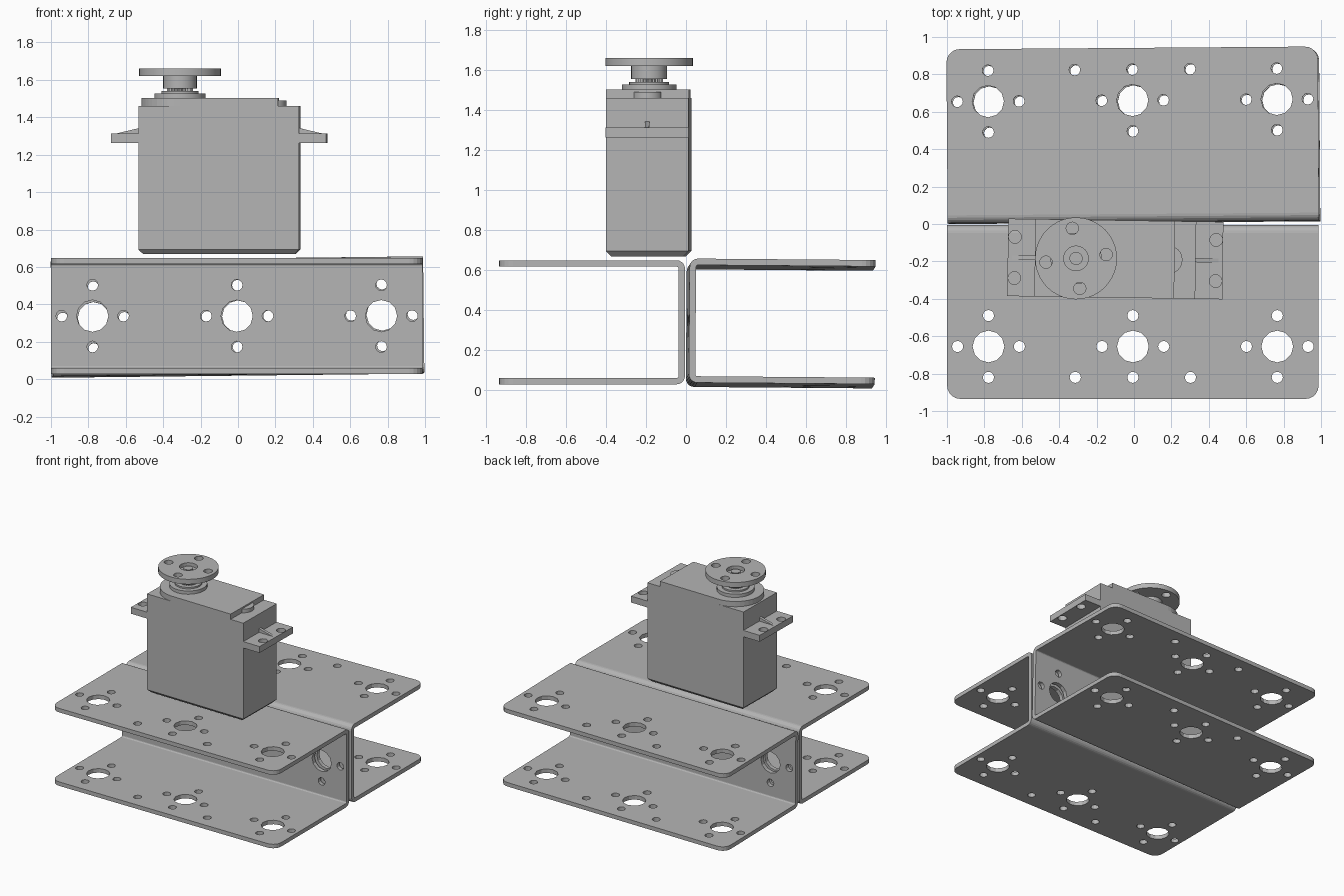
import bpy
import bmesh
from math import pi, sin, cos, radians
from mathutils import Matrix, Vector

cube = bpy.data.objects.get("Cube")
if cube:
    bpy.data.objects.remove(cube, do_unlink=True)

GREY = (0.46, 0.46, 0.46, 1)
metal = bpy.data.materials.new("plain_grey")
metal.use_nodes = True
metal.diffuse_color = GREY
metal.node_tree.nodes["Principled BSDF"].inputs["Base Color"].default_value = GREY


# ---------- helpers ----------
def finish(name, bm, frame=Matrix()):
    bmesh.ops.recalc_face_normals(bm, faces=bm.faces)
    mesh = bpy.data.meshes.new(name)
    bm.to_mesh(mesh)
    bm.free()
    mesh.materials.append(metal)
    obj = bpy.data.objects.new(name, mesh)
    bpy.context.collection.objects.link(obj)
    obj.matrix_world = frame
    return obj


def prism(points, offset):
    """Solid made by sweeping a closed outline along an offset."""
    bm = bmesh.new()
    face = bm.faces.new([bm.verts.new(p) for p in points])
    swept = bmesh.ops.extrude_face_region(bm, geom=[face])["geom"]
    moved = [v for v in swept if isinstance(v, bmesh.types.BMVert)]
    bmesh.ops.translate(bm, verts=moved, vec=offset)
    return bm


def add_cylinder(bm, centre, radius, length, sides=12, turn=Matrix()):
    bmesh.ops.create_cone(bm, cap_ends=True, segments=sides, radius1=radius,
                          radius2=radius, depth=length,
                          matrix=Matrix.Translation(centre) @ turn)


def box(x0, x1, y0, y1, z0, z1):
    return prism([(x0, y0, z0), (x1, y0, z0), (x1, y1, z0), (x0, y1, z0)],
                 (0, 0, z1 - z0))


def drill(obj, cutter_bm):
    """Cut the cutter out of the object for good."""
    cutter = finish("drill_cutter", cutter_bm, obj.matrix_world.copy())
    cutter.hide_render = True
    mod = obj.modifiers.new("holes", 'BOOLEAN')
    mod.operation = 'DIFFERENCE'
    mod.solver = 'EXACT'
    mod.object = cutter
    bpy.context.view_layer.update()
    graph = bpy.context.evaluated_depsgraph_get()
    result = bpy.data.meshes.new_from_object(obj.evaluated_get(graph))
    obj.modifiers.clear()
    obj.data = result
    bpy.data.objects.remove(cutter, do_unlink=True)


def smooth(obj):
    bpy.ops.object.select_all(action='DESELECT')
    obj.select_set(True)
    bpy.context.view_layer.objects.active = obj
    bpy.ops.object.shade_smooth_by_angle(angle=radians(25))


def arc(cy, cz, r, start, end, steps):
    return [(cy + r * cos(start + (end - start) * i / steps),
             cz + r * sin(start + (end - start) * i / steps))
            for i in range(steps + 1)]


# ---------- U channels ----------
HALF_L, HALF_H, DEPTH, WALL, BEND = 0.993, 0.31, 0.93, 0.032, 0.042
PITCH, RING, BIG, SMALL = 0.772, 0.165, 0.085, 0.03


def channel(name, frame):
    # U outline: web outside at y = 0, flanges run towards -y
    c, h, r = -BEND, HALF_H - BEND, BEND - WALL
    outline = ([(-DEPTH, -HALF_H)]
               + arc(c, -h, BEND, -pi / 2, 0, 5)
               + arc(c, h, BEND, 0, pi / 2, 5)
               + [(-DEPTH, HALF_H), (-DEPTH, HALF_H - WALL)]
               + arc(c, h, r, pi / 2, 0, 3)
               + arc(c, -h, r, 0, -pi / 2, 3)
               + [(-DEPTH, WALL - HALF_H)])
    bm = prism([(-HALF_L, y, z) for y, z in outline], (2 * HALF_L, 0, 0))
    # round the free corners of the flanges
    corners = [e for e in bm.edges
               if all(v.co.y < 0.001 - DEPTH for v in e.verts)
               and abs(e.verts[0].co.x - e.verts[1].co.x) < 0.001]
    bmesh.ops.bevel(bm, geom=corners, offset=0.07, segments=5, profile=0.5,
                    affect='EDGES')
    obj = finish(name, bm, frame)

    # bolt patterns through both flanges and through the web
    cut = bmesh.new()
    to_y = Matrix.Rotation(pi / 2, 4, 'X')
    pattern = [(0, 0, BIG), (RING, 0, SMALL), (-RING, 0, SMALL),
               (0, RING, SMALL), (0, -RING, SMALL)]
    for column in (-PITCH, 0, PITCH):
        for dx, dv, rad in pattern:
            add_cylinder(cut, (column + dx, dv - 0.65, 0), rad, 1)
            add_cylinder(cut, (column + dx, 0, dv), rad, 0.2, turn=to_y)
    for side in (-1, 1):
        add_cylinder(cut, (side * 0.308, -0.65 - RING, 0), SMALL, 1)
    drill(obj, cut)


channel("front_channel", Matrix.Translation((-0.006, -0.005, 0.338)))
channel("back_channel", Matrix.Translation((0, 0.009, 0.336))
        @ Matrix.Rotation(-0.011, 4, 'Y') @ Matrix.Rotation(-0.008, 4, 'X')
        @ Matrix.Rotation(pi + 0.0075, 4, 'Z'))

# ---------- servo motor ----------
SERVO = Matrix.Translation((-0.1, -0.187, 0)) @ Matrix.Rotation(-0.015, 4, 'Z')
HX, HY = 0.43, 0.207
BODY_TOP, CAP_TOP = 1.46, 1.502
SHAFT = -0.21

# case with chamfered underside
bm = box(-HX, HX, -HY, HY, 0.668, BODY_TOP)
low = [e for e in bm.edges if all(v.co.z < 0.7 for v in e.verts)]
bmesh.ops.bevel(bm, geom=low, offset=0.026, segments=1, affect='EDGES')
finish("servo_case", bm, SERVO)

# raised lid, rounded round the shaft
lid = arc(SHAFT, 0, HY, pi / 2, 3 * pi / 2, 20) + [(0.317, -HY), (0.317, HY)]
finish("servo_lid", prism([(x, y, BODY_TOP) for x, y in lid],
                          (0, 0, CAP_TOP - BODY_TOP)), SERVO)


def disc(name, x, z0, z1, radius, sides=32):
    bm = bmesh.new()
    add_cylinder(bm, (x, 0, (z0 + z1) / 2), radius, z1 - z0, sides)
    obj = finish(name, bm, SERVO)
    smooth(obj)
    return obj


disc("lid_boss", 0.283, BODY_TOP, 1.49, 0.076)

# mounting ears with stiffening ribs
for side, label in ((1, "left"), (-1, "right")):
    x0, x1 = sorted((side * HX, side * 0.575))
    ear = finish(label + "_ear", box(x0, x1, -HY, HY, 1.262, 1.313), SERVO)
    cut = bmesh.new()
    for y in (-0.11, 0.11):
        add_cylinder(cut, (side * 0.538, y, 1.29), 0.034, 0.2, 16)
    drill(ear, cut)
    rib = [(side * HX, -0.011, 1.31), (side * 0.565, -0.011, 1.31),
           (side * HX, -0.011, 1.342)]
    finish(label + "_ear_rib", prism(rib, (0, 0.022, 0)), SERVO)

# output shaft
disc("shaft_collar", SHAFT, CAP_TOP, 1.528, 0.137)
disc("shaft_seat", SHAFT, 1.528, 1.54, 0.1)

# toothed spline
teeth = [((0.07 if i % 2 else 0.062) * cos(i * pi / 24),
          (0.07 if i % 2 else 0.062) * sin(i * pi / 24)) for i in range(48)]
finish("shaft_spline", prism([(SHAFT + x, y, 1.53) for x, y in teeth],
                             (0, 0, 0.04)), SERVO)
disc("horn_hub", SHAFT, 1.555, 1.622, 0.09)

# round horn with four holes and a screw recess
horn = disc("round_horn", SHAFT, 1.62, 1.66, 0.219, 40)
cut = bmesh.new()
for k in range(4):
    a = radians(8 + 90 * k)
    add_cylinder(cut, (SHAFT + 0.162 * cos(a), 0.162 * sin(a), 1.64), 0.033, 0.2, 16)
add_cylinder(cut, (SHAFT, 0, 1.665), 0.066, 0.07, 24)
drill(horn, cut)
disc("horn_screw", SHAFT, 1.62, 1.65, 0.035, 20)
